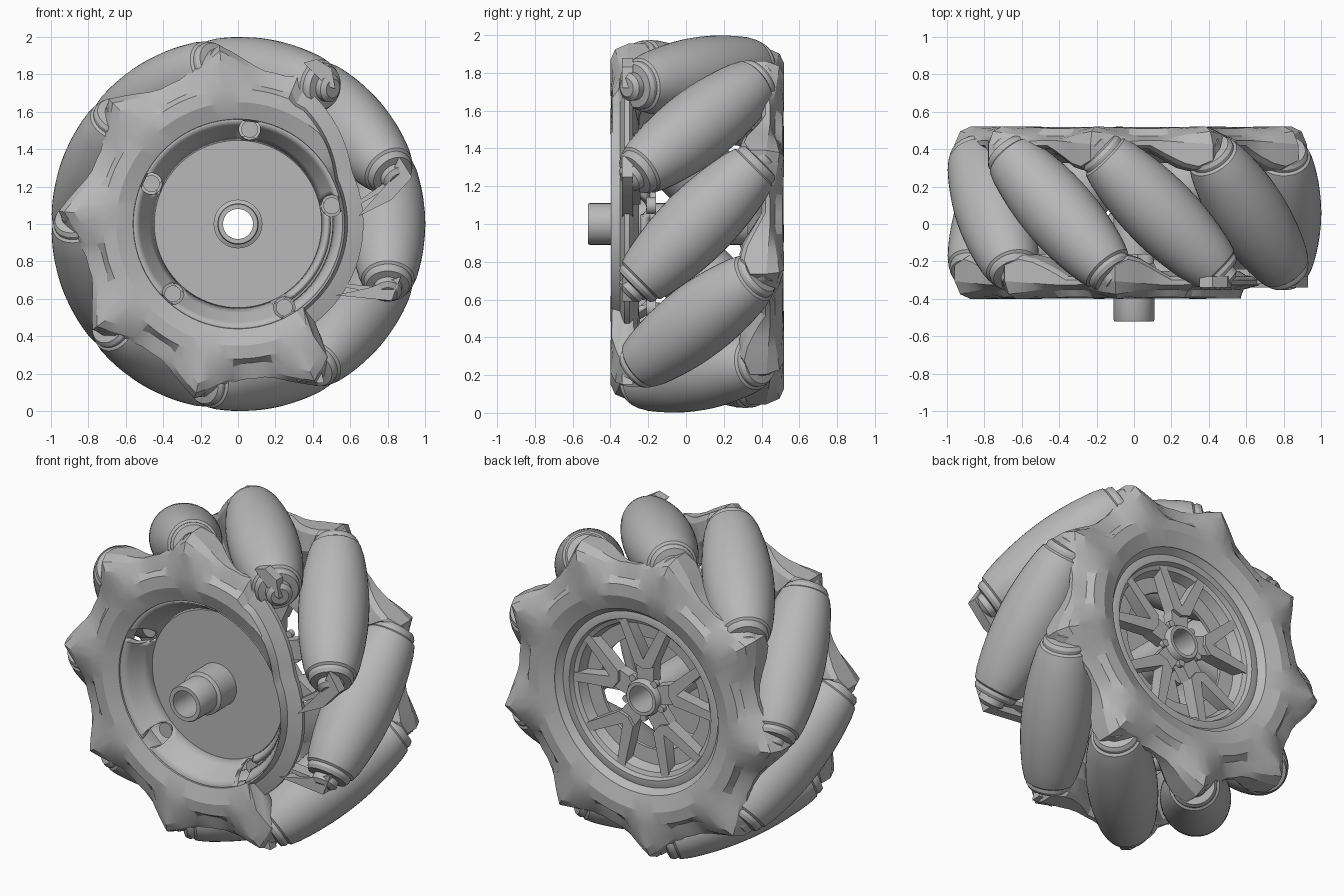
import bpy, bmesh
from math import sin, cos, pi, radians, sqrt
from mathutils import Matrix

cube = bpy.data.objects.get("Cube")
if cube:
    bpy.data.objects.remove(cube)

grey = bpy.data.materials.new("plain grey")
grey.use_nodes = True
grey.diffuse_color = (0.48, 0.48, 0.48, 1)
grey.node_tree.nodes["Principled BSDF"].inputs["Base Color"].default_value = grey.diffuse_color

COUNT = 9                      # rollers
STEP = 360 / COUNT
TILT = radians(45)
CENTRE = Matrix.Translation((0, 0.06, 1))   # middle of the wheel body


def spin(deg):
    """Turn about the axle; positive runs from +x towards +z."""
    return Matrix.Rotation(-radians(deg), 4, 'Y')


def make(name, bm, matrix=CENTRE, smooth=30):
    bmesh.ops.recalc_face_normals(bm, faces=bm.faces)
    mesh = bpy.data.meshes.new(name)
    bm.to_mesh(mesh)
    bm.free()
    mesh.materials.append(grey)
    ob = bpy.data.objects.new(name, mesh)
    bpy.context.collection.objects.link(ob)
    ob.matrix_world = matrix
    bpy.ops.object.select_all(action='DESELECT')
    ob.select_set(True)
    bpy.context.view_layer.objects.active = ob
    bpy.ops.object.shade_smooth_by_angle(angle=radians(smooth))
    return ob


def sweep(section, segments, closed=True, skip=None):
    """Sweep a section (r, y), which may depend on the angle, about the axle."""
    bm = bmesh.new()
    rings = []
    for i in range(segments):
        deg = 360 * i / segments
        a = radians(deg)
        rings.append([bm.verts.new((r * cos(a), y, r * sin(a))) for r, y in section(deg)])
    n = len(rings[0])
    for i in range(segments):
        a, b = rings[i], rings[(i + 1) % segments]
        for j in range(n if closed else n - 1):
            if skip and skip(360 * (i + 0.5) / segments, j):
                continue
            k = (j + 1) % n
            bm.faces.new((a[j], a[k], b[k], b[j]))
    bmesh.ops.remove_doubles(bm, verts=bm.verts, dist=1e-5)
    return bm


def lathe(name, profile, segments=48, matrix=CENTRE, closed=True):
    return make(name, sweep(lambda a: profile, segments, closed), matrix)


def prism(name, outline, y0, y1, matrix=CENTRE):
    """Extrude an outline (x, z) along the axle."""
    bm = bmesh.new()
    face = bm.faces.new([bm.verts.new((x, y0, z)) for x, z in outline])
    out = bmesh.ops.extrude_face_region(bm, geom=[face])
    for v in out["geom"]:
        if isinstance(v, bmesh.types.BMVert):
            v.co.y = y1
    return make(name, bm, matrix)


# Barrel rollers with stepped end caps and axle necks
HALF = 0.42
barrel = [(0.0, -0.53), (0.05, -0.53), (0.075, -0.51), (0.075, -0.475), (0.115, -0.47),
          (0.128, -0.45), (0.128, -HALF - 0.01), (0.142, -HALF)]
for i in range(1, 16):
    s = -HALF + 2 * HALF * i / 16
    barrel.append((1 - sqrt(0.64 + (s * cos(TILT)) ** 2), s))
barrel += [(r, -y) for r, y in reversed(barrel[:8])]
for i in range(COUNT):
    place = CENTRE @ spin(i * STEP) @ Matrix.Translation((0.8, 0, 0)) @ Matrix.Rotation(TILT, 4, 'X')
    lathe("roller_%d" % (i + 1), barrel, 40, place, closed=False)


# Lobed side plates, the front one broken away on one side
def bump(deg, centre):
    """Straight-sided wave with one crest per roller, which gives folded faces."""
    away = abs((deg - centre + STEP / 2) % STEP - STEP / 2)
    return max(0, 1 - away / 15)


def plate_section(deg, broken):
    b, t = bump(deg, -24), bump(deg, -29)
    rim = 0.83 + 0.13 * b ** 1.2
    if broken and (deg < 66 or deg > 304):
        b = t = 0
        rim = 0.67 + 0.13 * min(1, max(0, (deg - 25) / 35)) * (deg < 66)
    back = 0.05 * (1 - b)
    inner = -0.355 + 0.12 * t
    crown = min(0.72, rim - 0.10)
    return [(0.55, -0.37), (0.56, -0.425), (min(0.65, crown), -0.457), (crown, -0.46 + 0.2 * back),
            (rim - 0.085, -0.46 + back), (rim - 0.03, -0.435 + 0.8 * back), (rim, -0.385 + 0.02 * b),
            (rim, inner - 0.005), (rim - 0.03, inner + 0.015),
            (max(0.60, rim - 0.15), inner + 0.02), (0.56, -0.31)]


make("front_plate", sweep(lambda a: plate_section(a, True), 90), smooth=20)
make("back_plate", sweep(lambda a: plate_section(a, False), 90),
     CENTRE @ Matrix.Rotation(pi, 4, 'X'), 20)

# Broken pieces still holding the rollers on the open side
shards = [[(0.64, 0.04), (0.82, 0.13), (0.93, 0.25), (0.86, 0.36), (0.80, 0.22)],
          [(0.52, -0.38), (0.82, -0.41), (0.87, -0.28), (0.70, -0.34)],
          [(0.14, -0.66), (0.32, -0.84), (0.46, -0.85), (0.44, -0.76), (0.32, -0.66)],
          [(0.35, 0.86), (0.42, 0.88), (0.50, 0.83), (0.52, 0.72), (0.47, 0.74)]]
for i, outline in enumerate(shards):
    prism("plate_shard_%d" % (i + 1), outline, -0.40, -0.34)
for deg in (16, -24):
    strut = [(0.62, -0.07), (0.65, -0.08), (0.88, -0.02), (0.88, 0.02)]
    prism("roller_strut", strut, -0.38, -0.30, CENTRE @ spin(deg))

# Front bowl with a slot and five bolt holes
bowl_profile = [(0.56, -0.415), (0.535, -0.375), (0.515, -0.345), (0.485, -0.295), (0.455, -0.25)]
bowl = make("front_bowl", sweep(lambda a: bowl_profile, 90, False,
                                lambda a, j: j == 2 and (a < 10 or a > 300)))
shell = bowl.modifiers.new("thickness", 'SOLIDIFY')
shell.thickness = 0.025
shell.offset = 0
for i in range(5):
    place = CENTRE @ spin(11 + 72 * i) @ Matrix.Translation((0.51, 0, 0))
    cutter = lathe("bolt_hole_cutter", [(0, -0.6), (0.057, -0.6), (0.057, -0.1), (0, -0.1)],
                   24, place, False)
    cutter.hide_render = True
    cutter.hide_set(True)
    cutter.display_type = 'WIRE'
    cut = bowl.modifiers.new("bolt hole", 'BOOLEAN')
    cut.operation = 'DIFFERENCE'
    cut.object = cutter
    lathe("bolt_%d" % (i + 1), [(0, -0.27), (0.045, -0.27), (0.045, -0.22), (0, -0.22)],
          20, place, False)

# Recessed front disc and hollow axle
lathe("front_disc", [(0.09, -0.26), (0.47, -0.26), (0.47, -0.22), (0.09, -0.22)], 72)
lathe("axle_tube", [(0.08, -0.58), (0.105, -0.58), (0.11, -0.57), (0.11, -0.42), (0.13, -0.41),
                    (0.13, -0.24), (0.11, -0.22), (0.11, 0.36), (0.10, 0.38), (0.08, 0.38)])

# Back rim with stepped lip and an inner shelf behind the spokes
lathe("back_rim", [(0.56, 0.42), (0.53, 0.385), (0.51, 0.39), (0.485, 0.39), (0.475, 0.36),
                   (0.45, 0.35), (0.43, 0.29), (0.34, 0.285), (0.34, 0.265), (0.45, 0.265),
                   (0.56, 0.31)], 72)

# Five forked spokes, each a stem and two prongs, with a lug at the foot
stem = [(0.09, -0.055), (0.20, -0.06), (0.24, 0), (0.20, 0.06), (0.09, 0.055)]
prong = [(0.18, 0.0), (0.20, 0.06), (0.44, 0.165), (0.46, 0.115), (0.24, 0.0)]
for i in range(5):
    place = CENTRE @ spin(90 + 72 * i)
    prism("spoke_stem_%d" % (i + 1), stem, 0.27, 0.34, place)
    for side in (1, -1):
        prism("spoke_prong", [(x, z * side) for x, z in prong], 0.28, 0.36, place)
    lathe("lug_%d" % (i + 1), [(0, 0.33), (0.022, 0.33), (0.022, 0.36), (0, 0.36)], 12,
          place @ spin(36) @ Matrix.Translation((0.125, 0, 0)), False)
